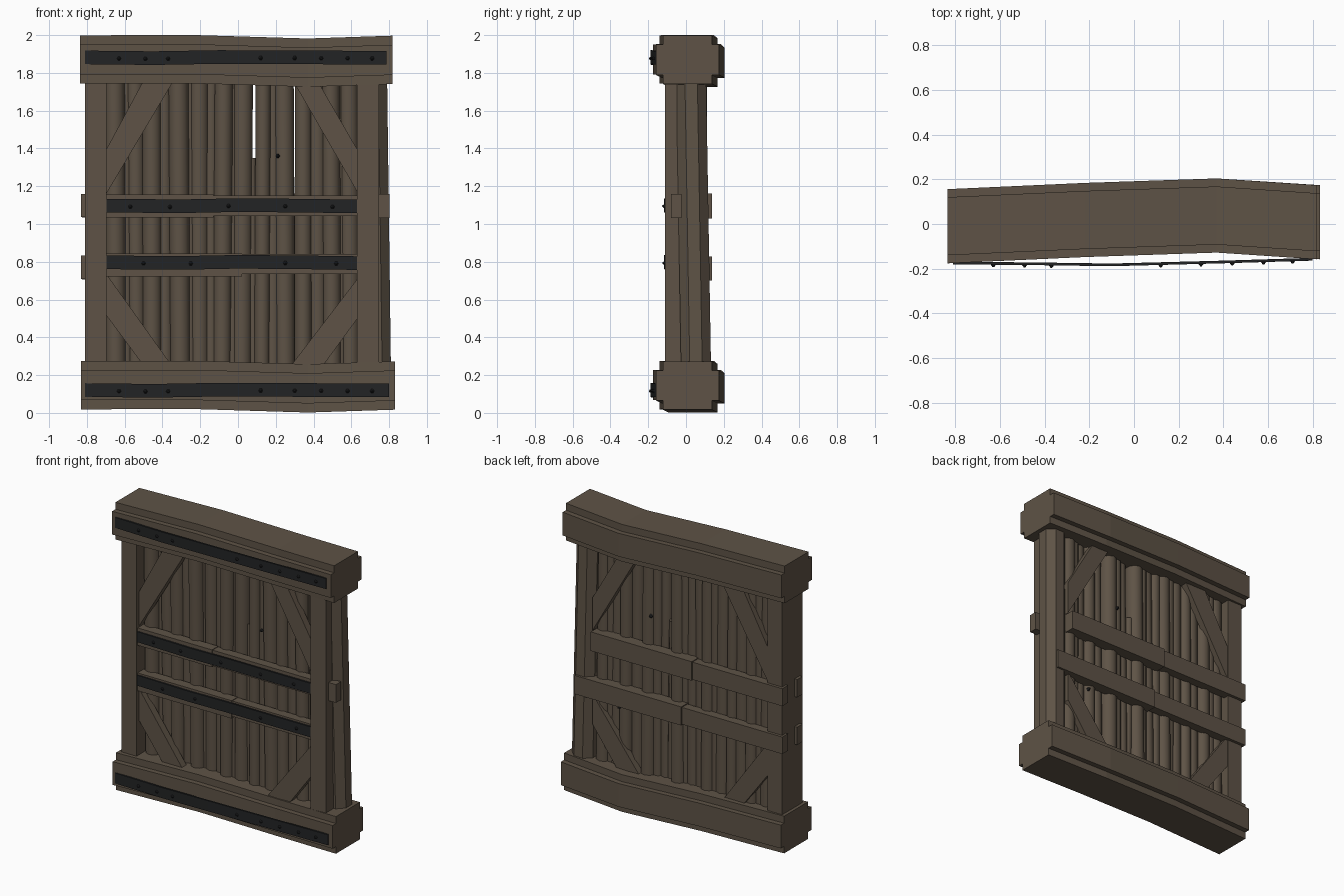
import bpy, bmesh, math, random

if "Cube" in bpy.data.objects:
    bpy.data.objects.remove(bpy.data.objects["Cube"])

random.seed(4)


def material(name, col):
    m = bpy.data.materials.new(name)
    m.diffuse_color = (*col, 1)
    m.use_nodes = True
    m.node_tree.nodes["Principled BSDF"].inputs["Base Color"].default_value = m.diffuse_color
    return m


WOOD = material("weathered_wood", (0.112, 0.086, 0.061))
IRON = material("dark_iron", (0.016, 0.017, 0.018))


def finish(name, bm, mat, smooth=False):
    bmesh.ops.recalc_face_normals(bm, faces=bm.faces)
    me = bpy.data.meshes.new(name)
    bm.to_mesh(me)
    bm.free()
    me.materials.append(mat)
    if smooth:
        for p in me.polygons:
            p.use_smooth = True
        me.set_sharp_from_angle(angle=math.radians(50))
    ob = bpy.data.objects.new(name, me)
    bpy.context.collection.objects.link(ob)
    return ob


def loft(name, rings, mat, smooth=False):
    """Skin a list of equal closed rings and cap both ends."""
    bm = bmesh.new()
    vs = [[bm.verts.new(p) for p in r] for r in rings]
    n = len(rings[0])
    for a, b in zip(vs, vs[1:]):
        for i in range(n):
            bm.faces.new((a[i], a[(i + 1) % n], b[(i + 1) % n], b[i]))
    bm.faces.new(vs[0])
    bm.faces.new(vs[-1])
    return finish(name, bm, mat, smooth)


def sweep_x(name, section, path, mat):
    """Sweep a (y, z) section along stations (x, y offset, z offset)."""
    return loft(name, [[(x, y + dy, z + dz) for y, z in section]
                       for x, dy, dz in path], mat)


def rect(y0, y1, z0, z1):
    return [(y0, z0), (y1, z0), (y1, z1), (y0, z1)]


def box(name, x0, x1, y0, y1, z0, z1, mat=WOOD):
    return sweep_x(name, rect(y0, y1, z0, z1), [(x0, 0, 0), (x1, 0, 0)], mat)


def log(name, a, b, r, sides, smooth, ry=1.0):
    rings = []
    for p in (a, b):
        rings.append([(p[0] + r * math.cos(t), p[1] + r * ry * math.sin(t), p[2])
                      for t in (2 * math.pi * (i + 0.5) / sides for i in range(sides))])
    return loft(name, rings, WOOD, smooth)


def rivet(name, x, y, z, direction=-1, r=0.012, h=0.012):
    """Small faceted iron stud pointing along y."""
    base = [(x + r * math.cos(t), y, z + r * math.sin(t))
            for t in (math.pi * i / 3 for i in range(6))]
    tip = [(x + (p[0] - x) * .3, y + direction * h, z + (p[2] - z) * .3) for p in base]
    return loft(name, [base, tip], IRON)


# Top and bottom beams: plus-shaped section, gently bent
W, C = 0.166, 0.13
plus = [(-C, -.128), (C, -.128), (C, -.08), (W, -.08), (W, .08), (C, .08),
        (C, .128), (-C, .128), (-C, .08), (-W, .08), (-W, -.08), (-C, -.08)]
for name, z, x0, x1 in (("top_beam", 1.871, -.836, .818), ("bottom_beam", .147, -.832, .832)):
    sweep_x(name, plus, [(x0, -.01, z), (-.22, .018, z + .001), (.37, .038, z - .017),
                         (x1, .008, z - .002)], WOOD)

# Iron straps on the beams and middle rails, with rivets
STUDS = (-.63, -.49, -.37, .12, .30, .44, .58, .71)


def strap(name, z, path, studs, h=.036):
    sweep_x(name, rect(-.006, .006, z - h, z + h), path, IRON)
    for i, x in enumerate(studs):
        for a, b in zip(path, path[1:]):
            if a[0] <= x <= b[0]:
                t = (x - a[0]) / (b[0] - a[0])
                rivet(f"{name}_rivet_{i}", x, a[1] + t * (b[1] - a[1]) - .005,
                      z + a[2] + t * (b[2] - a[2]) - .004)


for name, z, x1 in (("top_strap", 1.882, .785), ("bottom_strap", .121, .80)):
    strap(name, z, [(-.81, -.175, 0), (-.45, -.178, -.004), (-.1, -.183, .002),
                    (.4, -.17, 0), (x1, -.158, -.002)], STUDS)
for name, z, studs in (("upper_rail_strap", 1.097, (-.57, -.36, -.05, .25, .5)),
                       ("lower_rail_strap", .797, (-.5, -.25, .25, .52))):
    strap(name, z, [(-.695, -.10, 0), (-.3, -.106, -.003), (.0, -.11, .003),
                    (.35, -.106, 0), (.63, -.098, -.004)], studs)

# Corner posts: full square post left, shallow post plus leaning log right
box("left_post", -.81, -.697, -.11, .11, .24, 1.77)
box("right_post", .63, .747, -.11, .0, .24, 1.77)
log("leaning_corner_log", (.73, .053, .24), (.71, .027, 1.77), .086, 8, False)

# Vertical log infill (x centre, radius)
slats = [(-.65, .056), (-.54, .05), (-.455, .052), (-.39, .045), (-.31, .055), (-.205, .053),
         (-.08, .05), (.022, .056), (.130, .042), (.245, .056), (.345, .047), (.42, .05),
         (.495, .05), (.59, .053)]
for i, (x, r) in enumerate(slats):
    lean = random.uniform(-.006, .006)
    y = .005 + .02 * (i % 2)
    log(f"wall_log_{i}", (x - lean, y + .012, .24), (x + lean, y, 1.77), r, 10, True, 1.1)

# Thin logs set back behind the seams
for i, x in enumerate((-.595, -.257, -.142, -.03, .185, .54)):
    log(f"filler_log_{i}", (x, .03, .24), (x, .03, 1.77), .04, 8, True)
log("short_filler_log", (.085, .03, .24), (.07, .03, 1.35), .03, 8, True)

# Front middle rails in two lengths each, with tenons poking through the posts
for name, z0, z1, xb, step in (("upper_front_rail", 1.035, 1.155, -.13, .008),
                               ("lower_front_rail", .722, .845, .02, .012)):
    box(name + "_left", -.70, xb, -.098, -.03, z0, z1)
    box(name + "_right", xb, .635, -.092, -.03, z0 + step, z1 - .004)
box("upper_left_tenon", -.83, -.70, -.082, -.025, 1.037, 1.16)
box("lower_left_tenon", -.83, -.70, -.082, -.025, .71, .832)
box("upper_right_tenon", .63, .803, -.08, -.025, 1.033, 1.158)

# Back middle rails, also in two lengths
for name, z0, z1, xb, x1 in (("upper_back_rail", 1.035, 1.155, -.14, .63),
                             ("lower_back_rail", .705, .822, -.06, .752)):
    box(name + "_left", -.825, xb, .07, .13, z0, z1)
    box(name + "_right", xb, x1, .06, .138, z0 - .005, z1 + .006)

# Diagonal corner braces, front and back
braces = {
    "upper_left": [(-.50, 1.76), (-.34, 1.76), (-.70, 1.155), (-.70, 1.39)],
    "upper_right": [(.29, 1.76), (.42, 1.76), (.64, 1.38), (.64, 1.155)],
    "lower_left": [(-.50, .25), (-.35, .25), (-.70, .74), (-.70, .52)],
    "lower_right": [(.28, .25), (.45, .25), (.64, .51), (.64, .72)],
}
for side, y0, y1 in (("front", -.085, -.035), ("back", .06, .105)):
    for name, pts in braces.items():
        loft(f"{name}_{side}_brace", [[(x, y, z) for x, z in pts] for y in (y0, y1)], WOOD)

# Loose nails in the logs
rivet("upper_nail_front", .21, -.04, 1.36, -1, .012, .02)
rivet("upper_nail_back", .21, .078, 1.36, 1, .014, .02)
rivet("lower_nail_back", .45, .078, .67, 1, .014, .02)
